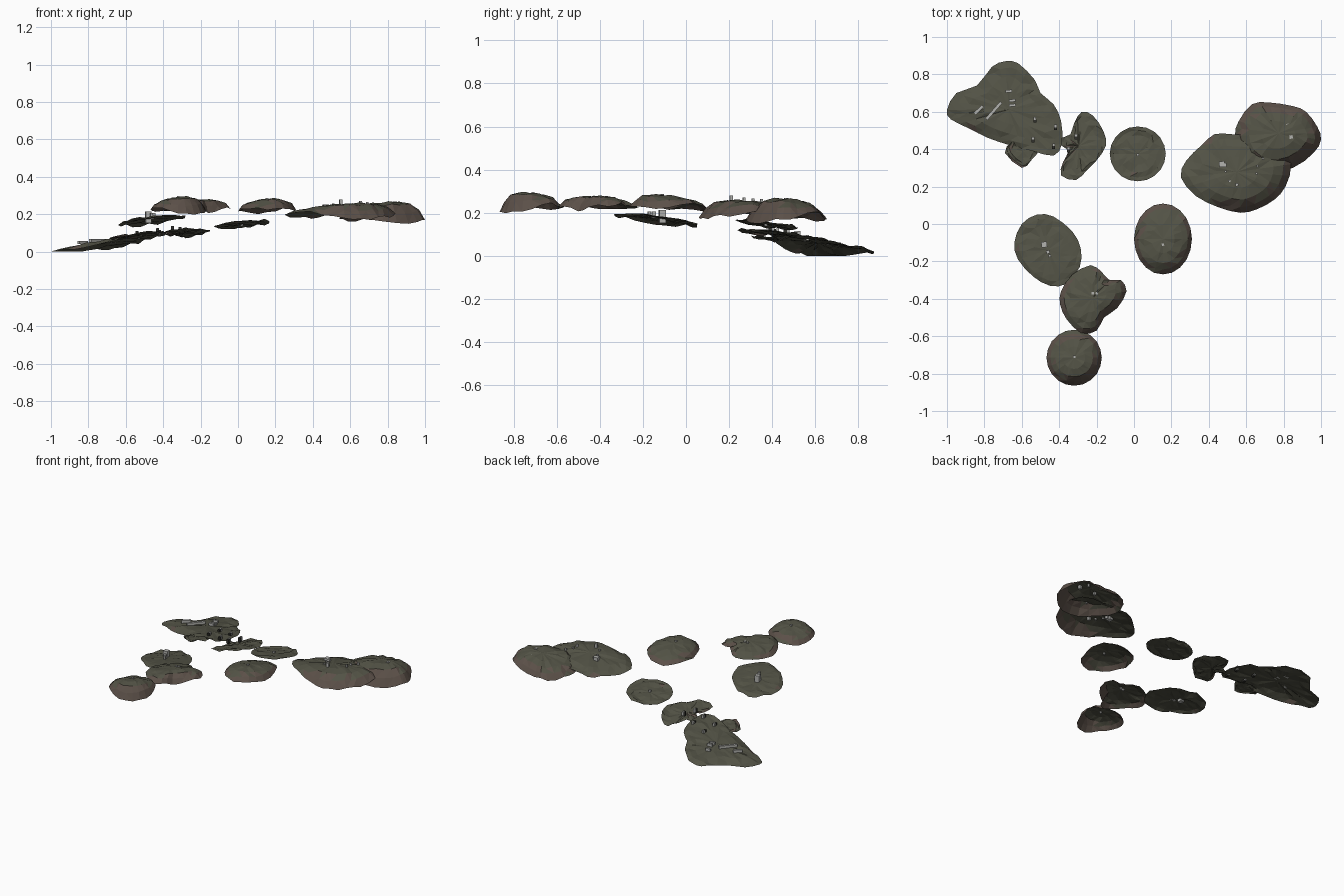
import bpy, bmesh, random
from math import cos, sin, pi
from mathutils import Vector, Matrix

if "Cube" in bpy.data.objects:
    bpy.data.objects.remove(bpy.data.objects["Cube"])

random.seed(4)


def material(name, rgb):
    m = bpy.data.materials.new(name)
    m.diffuse_color = (*rgb, 1)
    m.use_nodes = True
    m.node_tree.nodes["Principled BSDF"].inputs["Base Color"].default_value = m.diffuse_color
    return m


GRASS = material("grass", (0.085, 0.085, 0.06))
ROCK = material("rock", (0.105, 0.08, 0.065))
DARK = material("dark_stone", (0.03, 0.03, 0.025))
PALE = material("pale_stone", (0.45, 0.45, 0.43))


def plane(x, y):
    # common tilted ground that every island follows
    return 0.22 + 0.11 * x - 0.13 * y


def oval(cx, cy, rx, ry, n=10):
    return [(cx + rx * cos(2 * pi * i / n), cy + ry * sin(2 * pi * i / n)) for i in range(n)]


def rounded(pts):
    # adds a curved midpoint on each side of the outline
    v = [Vector(p) for p in pts]
    n = len(v)
    out = []
    for i in range(n):
        out += [v[i], (9 * (v[i] + v[(i + 1) % n]) - v[i - 1] - v[(i + 2) % n]) / 16]
    return out


def island(name, outline, off=0.0, rim=0.0, extra=0.0, toward=(0.6, -0.8)):
    # open faceted cap: centre, inner rings, and a rim that bends down
    outline = rounded(outline)
    bm = bmesh.new()
    n = len(outline)
    c = sum(outline, Vector((0, 0))) / n
    t = Vector(toward)
    rings = []
    for f, drop, jit in ((0.4, 0.05, 0.004), (0.68, 0.24, 0.006), (0.86, 0.56, 0.007), (1, 1, 0.008)):
        ring = []
        for q0 in outline:
            d = q0 - c
            q = c + d * f
            fall = rim + extra * max(0, d.normalized().dot(t))
            z = plane(*q) + off - drop * fall + random.uniform(-jit, jit)
            ring.append(bm.verts.new((q.x, q.y, max(0, z))))
        rings.append(ring)
    mid = bm.verts.new((c.x, c.y, plane(*c) + off))
    for i in range(n):
        j = (i + 1) % n
        bm.faces.new((mid, rings[0][i], rings[0][j]))
        for a, b in zip(rings, rings[1:]):
            bm.faces.new((a[i], b[i], b[j], a[j]))
    bmesh.ops.triangulate(bm, faces=bm.faces[:])
    bm.normal_update()
    for f in bm.faces:
        if f.normal.z < 0:
            f.normal_flip()
        f.material_index = 1 if f.normal.z < 0.8 else 0
    finish(name, bm, (GRASS, ROCK))


def finish(name, bm, mats):
    me = bpy.data.meshes.new(name)
    bm.to_mesh(me)
    bm.free()
    for m in mats:
        me.materials.append(m)
    ob = bpy.data.objects.new(name, me)
    bpy.context.collection.objects.link(ob)
    return ob


def block(name, x, y, size, angle=0, off=0.0, mat=PALE):
    # small stone block set into the ground
    bm = bmesh.new()
    bmesh.ops.create_cube(bm, size=1)
    ob = finish(name, bm, (mat,))
    ob.matrix_world = (Matrix.Translation((x, y, plane(x, y) + off))
                       @ Matrix.Rotation(angle, 4, 'Z') @ Matrix.Diagonal((*size, 1)))


# back left land
island("back_left_island", [
    (-1, .61), (-.95, .70), (-.84, .74), (-.76, .84), (-.69, .87), (-.62, .86), (-.53, .77),
    (-.50, .70), (-.43, .64), (-.39, .55), (-.385, .43), (-.43, .365), (-.54, .39), (-.66, .42),
    (-.78, .46), (-.88, .51), (-.98, .56)], off=-.008, rim=.006, extra=.028, toward=(-.85, -.5))
island("back_left_spur", [(-.69, .38), (-.65, .44), (-.56, .45), (-.5, .41), (-.55, .34), (-.6, .3)],
       off=-.025)
island("notched_islet", [
    (-.28, .6), (-.22, .58), (-.165, .5), (-.15, .42), (-.2, .34), (-.25, .29), (-.31, .235),
    (-.39, .26), (-.38, .33), (-.35, .39), (-.39, .42), (-.385, .46), (-.34, .48), (-.32, .54)],
    off=-.033)
island("middle_islet", oval(.02, .375, .15, .147), off=-.028)

# right land, two overlapping lobes
island("right_island_front", [
    (.25, .25), (.28, .34), (.36, .42), (.43, .48), (.52, .48), (.65, .47), (.78, .42), (.84, .32),
    (.81, .2), (.75, .13), (.66, .08), (.57, .06), (.45, .09), (.33, .15)],
    off=.004, rim=.025, extra=.09)
island("right_island_back", [
    (.54, .47), (.56, .55), (.63, .64), (.72, .65), (.85, .63), (.92, .6), (.98, .52), (1, .45),
    (.96, .38), (.85, .3), (.7, .28), (.58, .35)], off=.018, rim=.06, extra=.08)

# centre and front islands
island("centre_island", oval(.155, -.08, .155, .19), off=.03, rim=.04, extra=.045)
island("left_island", [
    (-.64, -.1), (-.6, 0), (-.52, .05), (-.43, .04), (-.33, -.04), (-.285, -.13), (-.29, -.23),
    (-.36, -.32), (-.45, -.33), (-.54, -.28), (-.62, -.19)], off=-.01, rim=.006, extra=.012)
island("front_island", [
    (-.39, -.36), (-.33, -.27), (-.23, -.22), (-.17, -.26), (-.13, -.3), (-.07, -.30), (-.04, -.36),
    (-.09, -.45), (-.16, -.50), (-.2, -.57), (-.28, -.585), (-.36, -.51), (-.395, -.43)],
    off=.026, rim=.03, extra=.05)
island("front_tip_island", oval(-.32, -.715, .148, .15), off=.012, rim=.05, extra=.06)

# long low walls on the back left land
block("long_wall", -.75, .605, (.12, .016, .018), .85)
block("short_wall", -.83, .61, (.06, .016, .018), .75)
for x, y in ((-.67, .71), (-.65, .66), (-.65, .635)):
    block("wall_piece", x, y, (.035, .014, .018), .1)

# small posts, pale top over dark base
for x, y in ((-.53, .55), (-.42, .51), (-.31, .46), (-.54, .445), (-.43, .41), (-.35, .39)):
    block("dark_post", x, y, (.016, .016, .03), off=-.01, mat=DARK)
    block("pale_post", x, y + .014, (.014, .014, .026), off=-.004)

# towers and ruins
for x, y, s, h in ((-.48, -.11, .03, .06), (-.46, -.15, .018, .03), (-.45, -.17, .014, .025),
                   (.47, .32, .03, .04), (.485, .315, .02, .03), (.55, .21, .016, .05),
                   (.49, .28, .01, .02), (.51, .23, .012, .02), (.66, .31, .012, .025),
                   (.69, .35, .012, .025), (.655, .27, .012, .025), (.73, .48, .015, .02),
                   (.84, .465, .018, .03), (.82, .53, .012, .02)):
    block("ruin_block", x, y, (s, s, h), .15, off=.002)
for x, y, o in ((.155, -.11, .025), (-.2, -.37, .022), (-.22, -.37, .022), (-.32, -.71, .01),
                (.02, .37, -.026)):
    block("marker_stone", x, y, (.013, .013, .02), .1, off=o)
